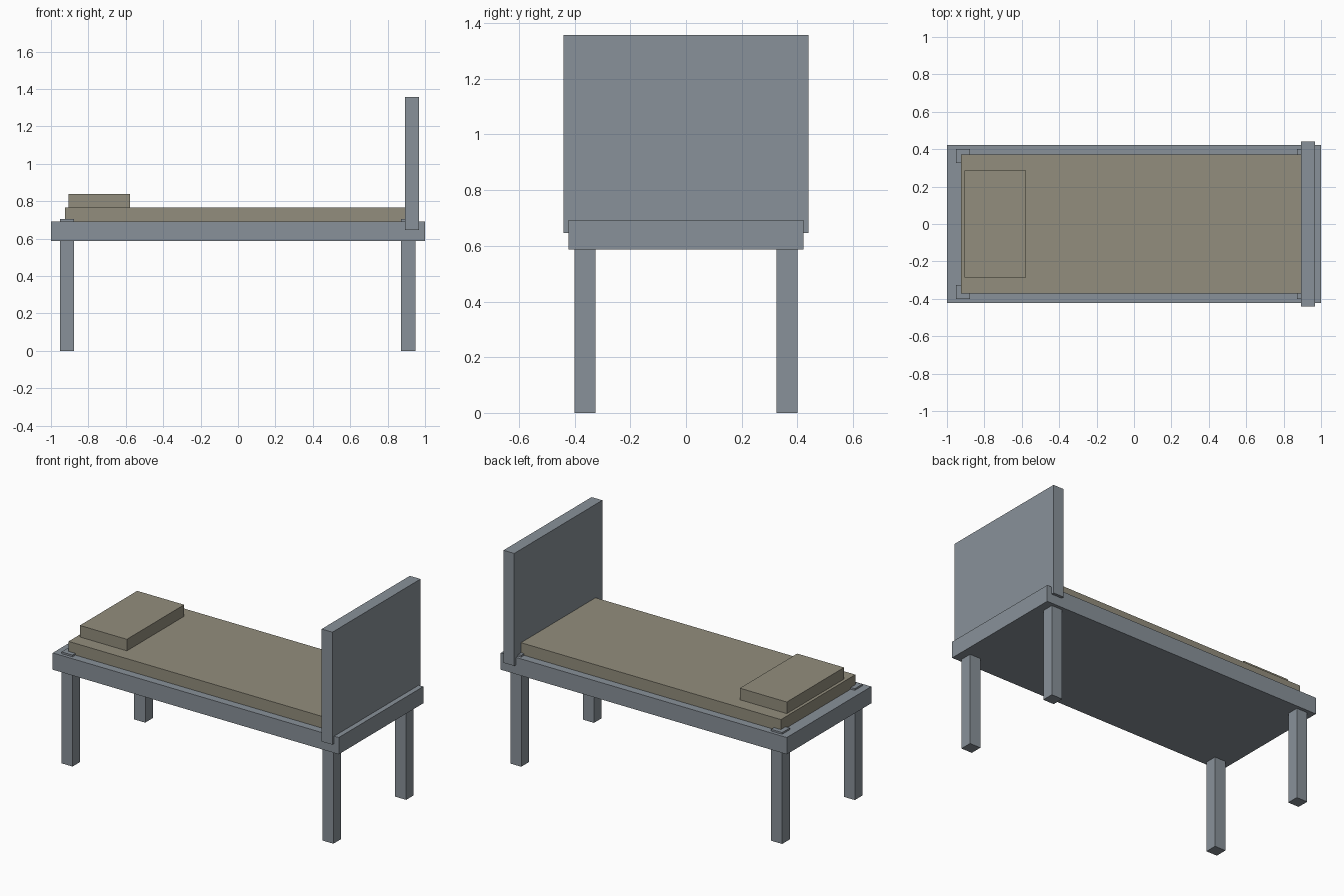
import bpy

if "Cube" in bpy.data.objects:
    bpy.data.objects.remove(bpy.data.objects["Cube"])


def material(name, rgb):
    m = bpy.data.materials.new(name)
    m.diffuse_color = (*rgb, 1.0)
    m.use_nodes = True
    m.node_tree.nodes["Principled BSDF"].inputs["Base Color"].default_value = m.diffuse_color
    return m


def box(name, x, y, z, mat):
    """Axis-aligned box spanning the given (min, max) ranges."""
    bpy.ops.mesh.primitive_cube_add(size=1, location=[sum(r) / 2 for r in (x, y, z)])
    ob = bpy.context.object
    ob.name = name
    ob.scale = [r[1] - r[0] for r in (x, y, z)]
    bpy.ops.object.transform_apply(location=False, rotation=False, scale=True)
    ob.data.materials.append(mat)
    return ob


grey = material("blue_grey_metal", (0.25, 0.285, 0.32))
cloth = material("khaki_cloth", (0.29, 0.27, 0.205))

# Bed frame and end board
box("bed_frame", (-1.0, 1.0), (-0.422, 0.422), (0.587, 0.693), grey)
box("end_board", (0.893, 0.968), (-0.44, 0.44), (0.646, 1.357), grey)

# Square legs, their tops poking just above the frame
for end, x in (("pillow_end", (-0.953, -0.876)), ("board_end", (0.871, 0.948))):
    for side, y in (("front", (-0.401, -0.325)), ("back", (0.325, 0.401))):
        box(f"leg_{end}_{side}", x, y, (0.0, 0.704), grey)

# Mattress and pillow
box("mattress", (-0.924, 0.924), (-0.372, 0.372), (0.685, 0.767), cloth)
box("pillow", (-0.905, -0.577), (-0.286, 0.286), (0.76, 0.84), cloth)
